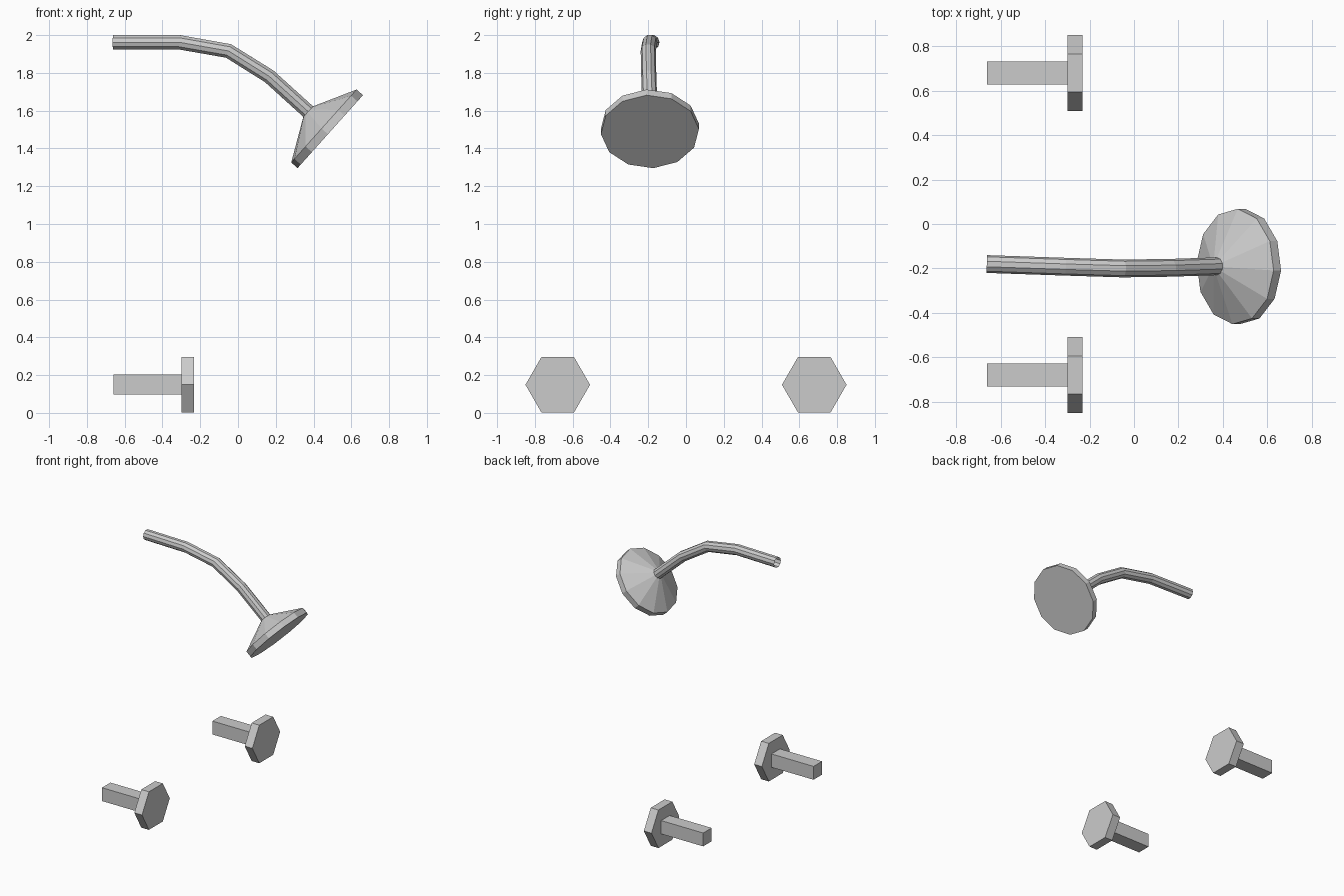
import bpy, bmesh
from math import sin, cos, pi, radians
from mathutils import Vector

if "Cube" in bpy.data.objects:
    bpy.data.objects.remove(bpy.data.objects["Cube"])

Y = Vector((0, 1, 0))


def ring(centre, axis, radius, sides, turn=0.0, stretch=1.0):
    """Polygon around an axis lying near the xz plane; angle 0 points to +y."""
    axis = Vector(axis).normalized()
    u = (Y - axis * Y.dot(axis)).normalized()
    v = axis.cross(u) * stretch
    angles = [turn + 2 * pi * i / sides for i in range(sides)]
    return [Vector(centre) + radius * (cos(a) * u + sin(a) * v) for a in angles]


def loft(name, rings, cap_start=True, cap_end=True):
    """Skin a list of equal-sided rings into one flat-shaded object."""
    bm = bmesh.new()
    loops = [[bm.verts.new(p) for p in r] for r in rings]
    n = len(loops[0])
    for a, b in zip(loops, loops[1:]):
        for i in range(n):
            j = (i + 1) % n
            bm.faces.new((a[i], a[j], b[j], b[i]))
    if cap_start:
        bm.faces.new(loops[0][::-1])
    if cap_end:
        bm.faces.new(loops[-1])
    mesh = bpy.data.meshes.new(name)
    bm.to_mesh(mesh)
    bm.free()
    obj = bpy.data.objects.new(name, mesh)
    bpy.context.collection.objects.link(obj)
    return obj


# Curved shower pipe, open at the wall end
path = [Vector(p) for p in ((-0.662, -0.18, 1.962), (-0.31, -0.192, 1.962),
                            (-0.05, -0.2, 1.916), (0.165, -0.197, 1.782),
                            (0.375, -0.19, 1.592))]
pipe_rings = []
for i, p in enumerate(path):
    before = (p - path[i - 1]).normalized() if i else Vector()
    after = (path[i + 1] - p).normalized() if i < len(path) - 1 else Vector()
    pipe_rings.append(ring(p, before + after, 0.04, 10))
loft("shower_pipe", pipe_rings, cap_start=False)

# Tilted twelve-sided shower head: cone, rim and flat spray face
axis = Vector((0.744, 0, -0.667)).normalized()
neck = Vector((0.37, -0.191, 1.595))
profile = ((0.0, 0.036), (0.114, 0.26), (0.159, 0.26))
loft("shower_head", [ring(neck + axis * d, axis, r, 12, radians(4))
                     for d, r in profile])

# Pair of taps: square stem with a hexagonal knob
for side, label in ((-1, "near"), (1, "far")):
    y = side * 0.679
    loft("tap_stem_" + label,
         [ring((x, y, 0.15), (1, 0, 0), 0.0735, 4, pi / 4) for x in (-0.66, -0.298)])
    loft("tap_knob_" + label,
         [ring((x, y, 0.149), (1, 0, 0), 0.171, 6) for x in (-0.298, -0.232)])
